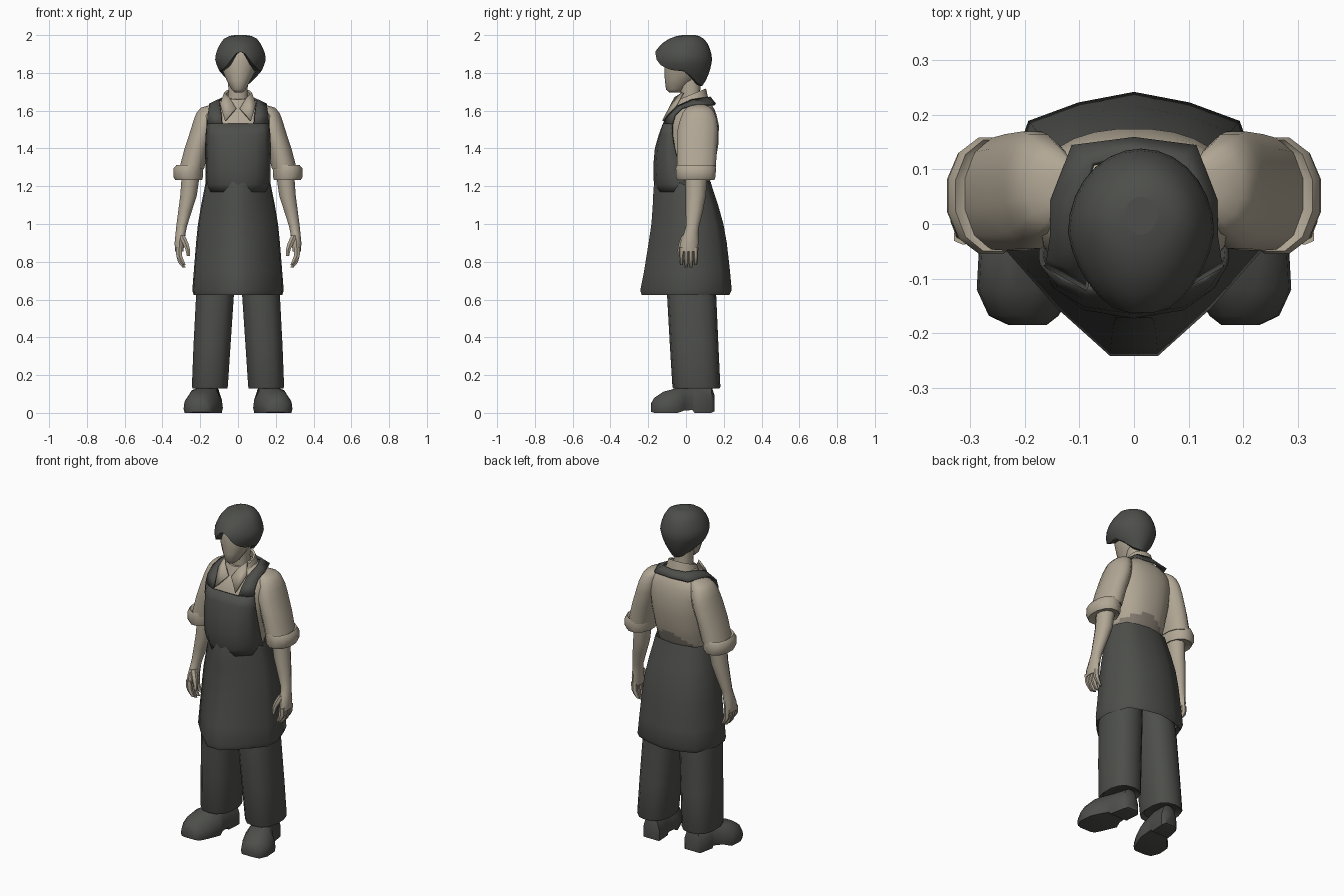
import bpy, bmesh, math

def material(name, rgb):
    m = bpy.data.materials.new(name)
    m.diffuse_color = (*rgb, 1)
    return m

DARK = material("charcoal", (0.075, 0.078, 0.070))
BEIGE = material("beige", (0.44, 0.385, 0.30))
TAUPE = material("taupe", (0.23, 0.20, 0.165))

def finish(name, bm, mat, angle=45, thick=0):
    bmesh.ops.remove_doubles(bm, verts=bm.verts, dist=0.0005)
    bmesh.ops.recalc_face_normals(bm, faces=bm.faces)
    me = bpy.data.meshes.new(name)
    bm.to_mesh(me)
    bm.free()
    me.materials.append(mat)
    me.shade_smooth()
    me.set_sharp_from_angle(angle=math.radians(angle))
    ob = bpy.data.objects.new(name, me)
    bpy.context.collection.objects.link(ob)
    if thick:
        mod = ob.modifiers.new("thickness", 'SOLIDIFY')
        mod.thickness = thick
        mod.offset = 0
    return ob

def skin(name, rows, mat, closed=True, caps=True, angle=45, thick=0):
    """Bridge rows of points into a surface."""
    bm = bmesh.new()
    vs = [[bm.verts.new(p) for p in r] for r in rows]
    n = len(rows[0])
    for a, b in zip(vs, vs[1:]):
        for i in range(n if closed else n - 1):
            j = (i + 1) % n
            bm.faces.new((a[i], a[j], b[j], b[i]))
    if closed and caps:
        bm.faces.new(vs[0])
        bm.faces.new(vs[-1])
    return finish(name, bm, mat, angle, thick)

def ring(z, cx, rx, y0, y1, s=1, n=14, p=2.3, tilt=0):
    pts = []
    cy, ry = (y0 + y1) / 2, (y1 - y0) / 2
    for i in range(n):
        a = math.tau * (i + 0.5) / n
        c, d = math.cos(a), math.sin(a)
        y = ry * math.copysign(abs(d) ** (2 / p), d)
        x = cx + rx * math.copysign(abs(c) ** (2 / p), c)
        pts.append((s * x, cy + y, z + tilt * y))
    return pts

def loft(name, rings, mat, s=1, angle=45, **kw):
    return skin(name, [ring(*r, s=s, **kw) for r in rings], mat, angle=angle)

def lerp_table(table, k):
    """Interpolate rows of (key, values...) sorted by rising key."""
    k = min(max(k, table[0][0]), table[-1][0])
    for a, b in zip(table, table[1:]):
        if k <= b[0]:
            t = (k - a[0]) / (b[0] - a[0])
            return [u + (v - u) * t for u, v in zip(a[1:], b[1:])]

# Shirt body, with a darker patch at the small of the back
torso = loft("shirt_body", [
    (1.12, 0, .145, -.11, .09), (1.20, 0, .15, -.12, .115), (1.22, 0, .153, -.12, .125),
    (1.24, 0, .156, -.12, .132), (1.26, 0, .159, -.12, .138), (1.28, 0, .161, -.12, .144),
    (1.30, 0, .164, -.12, .15), (1.34, 0, .168, -.122, .158), (1.42, 0, .178, -.12, .172),
    (1.52, 0, .19, -.10, .175), (1.575, 0, .192, -.078, .163), (1.605, 0, .172, -.055, .152),
    (1.63, 0, .132, -.035, .138), (1.652, 0, .095, -.02, .118), (1.68, 0, .06, -.01, .09)], BEIGE, n=28)
torso.data.materials.append(TAUPE)
for f in torso.data.polygons:
    c = f.center
    if c.y > 0.02 and c.z < 1.295 - 3.5 * (c.x - 0.03) ** 2:
        f.material_index = 1

# Apron skirt: pointed front, broad back
half = [(0, -1), (.18, -1), (.58, -.64), (.97, -.2), (1, .22), (.8, .78), (.42, .92)]
outline = half + [(0, 1)] + [(-x, y) for x, y in half[:0:-1]]
skirt_rows = [(.645, .215, -.215, .21), (.625, .235, -.235, .23), (.65, .242, -.242, .242), (.75, .234, -.222, .233),
              (.9, .222, -.198, .216), (1.0, .212, -.183, .198), (1.1, .195, -.176, .17),
              (1.19, .177, -.172, .14), (1.225, .17, -.164, .13)]
skin("apron_skirt", [[(x * w, y * (b if y > 0 else -f), z) for x, y in outline]
                     for z, w, f, b in skirt_rows], DARK, caps=False, angle=50)

# Apron bib, tucked into the skirt at the waist
bib = [(1.17, [(0, -.158), (.08, -.13), (.14, -.07), (.16, .01)]),
       (1.21, [(0, -.164), (.085, -.142), (.145, -.09), (.168, .0)]),
       (1.25, [(0, -.168), (.09, -.15), (.148, -.10), (.168, -.015)]),
       (1.31, [(0, -.168), (.09, -.153), (.147, -.11), (.168, -.035)]),
       (1.40, [(0, -.160), (.09, -.147), (.142, -.115), (.170, -.06)]),
       (1.47, [(0, -.140), (.09, -.133), (.137, -.11), (.168, -.072)]),
       (1.53, [(0, -.118), (.085, -.117), (.130, -.10), (.162, -.073)])]
skin("apron_bib", [[(-x, y, z) for x, y in r[:0:-1]] + [(x, y, z) for x, y in r]
                   for z, r in bib], DARK, closed=False, thick=.01)

# Apron strap, running over the shoulders and behind the neck
strap = [((.085, -.117, 1.53), (.162, -.073, 1.53)), ((.088, -.092, 1.575), (.158, -.06, 1.578)),
         ((.094, -.045, 1.622), (.152, -.02, 1.615)), ((.100, .035, 1.656), (.150, .045, 1.632)),
         ((.075, .11, 1.668), (.112, .142, 1.632)), ((0, .126, 1.670), (0, .155, 1.632))]
strap += [tuple((-x, y, z) for x, y, z in pair) for pair in strap[-2::-1]]
skin("apron_strap", strap, DARK, closed=False, thick=.012)

# Neck, head and collar band
loft("neck", [(1.6, 0, .06, -.03, .09), (1.7, 0, .052, -.03, .075), (1.8, 0, .055, -.04, .08)], BEIGE)
loft("head", [(1.695, .003, .02, -.088, -.03), (1.712, .003, .038, -.106, -.01), (1.76, .003, .064, -.112, .05),
              (1.80, .005, .084, -.114, .08), (1.86, .006, .098, -.115, .10), (1.93, .006, .085, -.10, .09),
              (1.96, .006, .05, -.06, .05)], BEIGE, p=2.1)
skin("collar_band", [ring(1.625, 0, .095, -.06, .122, tilt=.25), ring(1.688, 0, .075, -.04, .106, tilt=.4),
                     ring(1.685, 0, .063, -.03, .094, tilt=.4)], BEIGE, caps=False)

# Hair cap: rows are (height, front, back, half width), rim rises to a peak over the face
hair_shape = [(1.73, -.03, .085, .05), (1.76, -.08, .105, .07), (1.80, -.14, .122, .105),
              (1.83, -.167, .131, .122), (1.87, -.17, .138, .134), (1.91, -.164, .133, .129),
              (1.95, -.135, .118, .110), (1.98, -.09, .095, .088), (1.995, -.05, .07, .060), (2.0, -.02, .05, .03)]
rim = [(-1, 1.73), (-.5, 1.745), (-.25, 1.78), (0, 1.808), (.45, 1.815), (.75, 1.836), (.9, 1.868), (1, 1.912)]

def hair_row(level, shrink=1.0):
    pts = []
    for i in range(28):
        a = math.tau * i / 28
        c, f = math.cos(a), -math.sin(a)
        z = max(level, lerp_table(rim, f)[0])
        y0, y1, w = lerp_table(hair_shape, z)
        x = w * c * (1 - .16 * max(f, 0)) * shrink
        y = (y0 + y1) / 2 - (y1 - y0) / 2 * f * shrink
        pts.append((x + .013, y, z))
    return pts

levels = [2.0, 1.995, 1.98, 1.955, 1.93, 1.90, 1.87, 1.845, 1.82, 1.79, 1.76, 1.73]
skin("hair", [hair_row(v) for v in levels] + [hair_row(1.73, .74)], DARK, caps=False, angle=55)
bm = bmesh.new()
bm.faces.new([bm.verts.new(p) for p in hair_row(2.0)])
finish("hair_crown", bm, DARK)

for s, side in ((1, "left"), (-1, "right")):
    # Collar flap
    bm = bmesh.new()
    flap = [(.010, -.078, 1.612), (.045, -.058, 1.668), (.072, -.015, 1.695), (.094, -.05, 1.632), (.068, -.122, 1.545)]
    bm.faces.new([bm.verts.new((s * x, y, z)) for x, y, z in flap])
    finish(side + "_collar_flap", bm, BEIGE, thick=.01)

    # Sleeve and rolled cuff
    loft(side + "_sleeve", [
        (1.632, .115, .03, .03, .10), (1.615, .148, .05, 0, .135), (1.59, .163, .058, -.02, .153),
        (1.55, .175, .062, -.035, .167), (1.50, .187, .065, -.048, .173), (1.40, .218, .067, -.052, .168),
        (1.29, .246, .068, -.05, .16)], BEIGE, s, n=12, p=2.1)
    loft(side + "_cuff", [
        (1.30, .25, .064, -.045, .15), (1.312, .256, .073, -.053, .157), (1.295, .262, .081, -.058, .162),
        (1.25, .264, .081, -.056, .16), (1.232, .261, .073, -.05, .153), (1.242, .258, .05, -.02, .125)],
        BEIGE, s, n=12, p=2.1)

    # Forearm and palm
    loft(side + "_forearm", [
        (1.26, .25, .05, -.005, .115), (1.15, .262, .046, -.003, .105), (1.07, .28, .038, -.002, .09),
        (.99, .298, .03, 0, .07), (.95, .304, .028, -.012, .065), (.90, .310, .027, -.03, .065),
        (.855, .311, .023, -.037, .064)], BEIGE, s, n=10, p=2)
    # Four fingers and a thumb
    for k in range(4):
        y = -.024 + k * .025
        tip = .77 + (.014 if k in (0, 3) else 0)
        loft(side + "_finger", [(.875, .313, .019, y - .014, y + .014), (.83, .311, .018, y - .0135, y + .0135),
                                (tip + .025, .302, .016, y - .012, y + .012),
                                (tip, .286, .010, y - .008, y + .008)], BEIGE, s, n=6, p=2)
    loft(side + "_thumb", [(.94, .298, .018, -.022, .018), (.90, .279, .018, -.038, -.002),
                           (.865, .266, .014, -.044, -.014), (.83, .263, .009, -.043, -.024)], BEIGE, s, n=6, p=2)

    # Trouser leg
    loft(side + "_trouser_leg", [
        (.15, .148, .075, -.05, .155), (.13, .149, .094, -.068, .178), (.14, .149, .097, -.072, .182),
        (.35, .138, .1, -.085, .172), (.62, .122, .102, -.10, .16), (.75, .108, .095, -.09, .15),
        (1.0, .085, .075, -.06, .12)], DARK, s, p=2.5)

    # Shoe: rows are (y, centre, half width, bottom, top), with a raised arch ahead of the heel
    shoe = [(.152, .135, .035, .01, .09), (.135, .138, .055, 0, .14), (.045, .15, .062, 0, .15),
            (.035, .152, .062, .015, .15), (-.01, .168, .078, .012, .145), (-.045, .182, .102, 0, .132),
            (-.12, .20, .088, 0, .112), (-.168, .202, .064, 0, .08), (-.185, .195, .035, .006, .05)]
    prof = [(.94, 0), (1, .2), (.95, .5), (.62, .9), (.22, 1)]
    prof += [(-x, h) for x, h in prof[::-1]]
    skin(side + "_shoe", [[(s * (c + x * w), y, lo + h * (hi - lo)) for x, h in prof]
                          for y, c, w, lo, hi in shoe], DARK)
